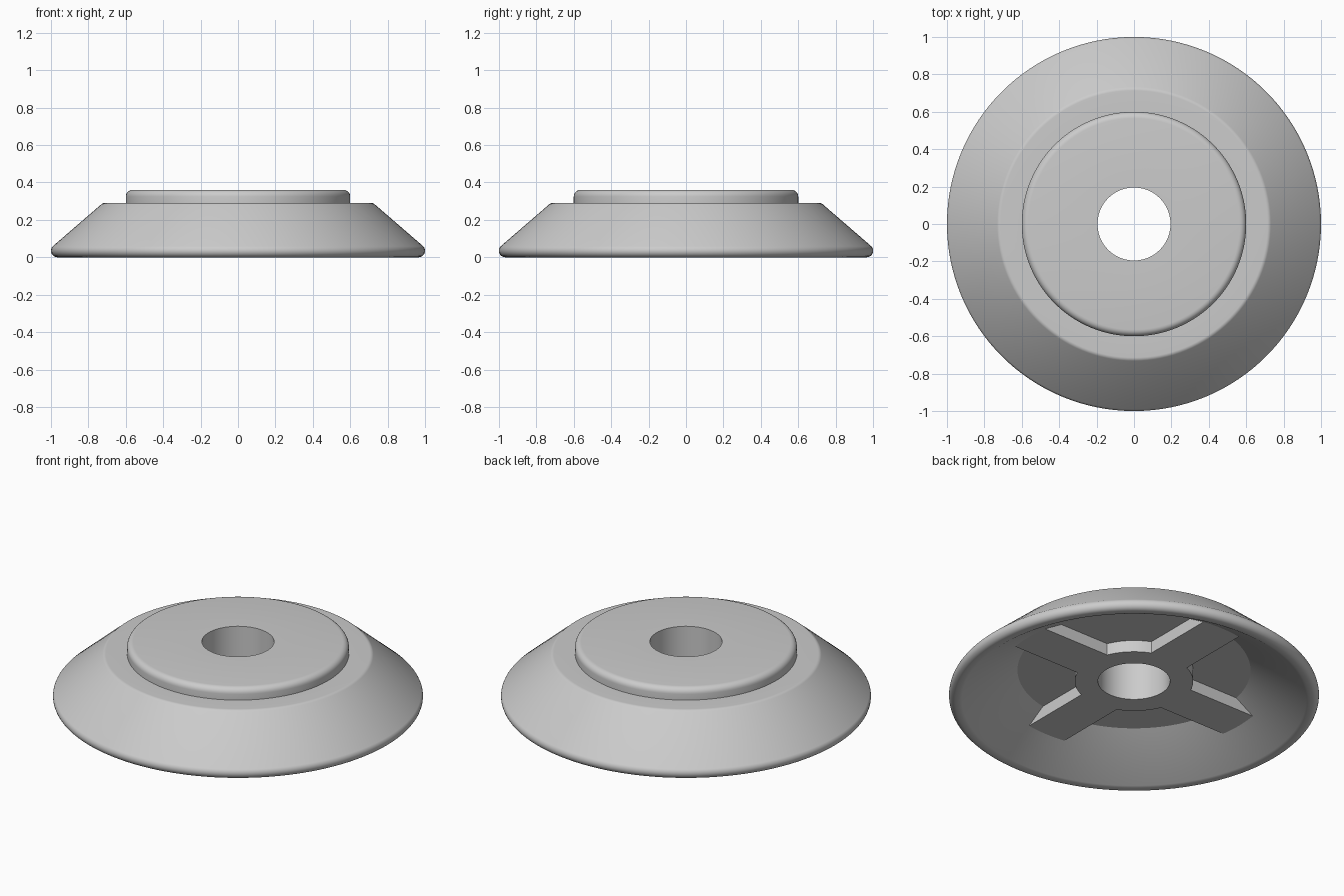
import bpy, bmesh, math
from mathutils import Matrix, Vector

if "Cube" in bpy.data.objects:
    bpy.data.objects.remove(bpy.data.objects["Cube"])

grey = bpy.data.materials.new("light_grey")
grey.use_nodes = True
colour = (0.6, 0.6, 0.6, 1)
grey.diffuse_color = colour
grey.node_tree.nodes["Principled BSDF"].inputs["Base Color"].default_value = colour


def finish(name, bm):
    bmesh.ops.recalc_face_normals(bm, faces=bm.faces)
    mesh = bpy.data.meshes.new(name)
    bm.to_mesh(mesh)
    bm.free()
    obj = bpy.data.objects.new(name, mesh)
    bpy.context.collection.objects.link(obj)
    mesh.materials.append(grey)
    bpy.ops.object.select_all(action='DESELECT')
    obj.select_set(True)
    bpy.context.view_layer.objects.active = obj
    bpy.ops.object.shade_smooth_by_angle(angle=math.radians(28))
    return obj


def arc(cx, cz, r, start, end, steps=6):
    """Points on a fillet, angles in degrees."""
    angles = [math.radians(start + (end - start) * i / steps) for i in range(steps + 1)]
    return [(cx + r * math.cos(a), cz + r * math.sin(a)) for a in angles]


HOLE, SLEEVE, HUB = 0.195, 0.22, 0.32
RIB_Z, CEILING = 0.12, 0.19

# Flared body: bore, raised disc, outer cone, rounded lip, hollow underside
profile = [(HOLE, RIB_Z), (HOLE, 0.36)]
profile += arc(0.565, 0.325, 0.035, 90, 0)
profile += [(0.6, 0.29)]
profile += arc(0.713, 0.262, 0.028, 90, 43)
profile += arc(0.965, 0.035, 0.035, 43, -90, 10)
profile += [(0.945, 0), (0.93, 0.005), (0.63, CEILING), (SLEEVE, CEILING), (SLEEVE, RIB_Z)]
bm = bmesh.new()
verts = [bm.verts.new((r, 0, z)) for r, z in profile]
edges = [bm.edges.new((a, b)) for a, b in zip(verts, verts[1:] + verts[:1])]
bmesh.ops.spin(bm, geom=verts + edges, cent=(0, 0, 0), axis=(0, 0, 1),
               angle=math.tau, steps=128, use_merge=True)
bmesh.ops.remove_doubles(bm, verts=bm.verts, dist=1e-5)
finish("flared_body", bm)

# Cross rib under the ceiling: round hub with four arms running into the cone
half, reach = 0.125, 0.78
base = math.asin(half / HUB)
quadrant = [Vector((reach, 0, 0)), Vector((reach, half, 0))]
steps = 12
for i in range(steps + 1):
    a = base + (math.pi / 2 - 2 * base) * i / steps
    quadrant.append(Vector((HUB * math.cos(a), HUB * math.sin(a), 0)))
quadrant.append(Vector((half, reach, 0)))
outline = [Matrix.Rotation(k * math.pi / 2, 3, 'Z') @ p for k in range(4) for p in quadrant]

bm = bmesh.new()
outer = [bm.verts.new((p.x, p.y, RIB_Z)) for p in outline]
inner = [bm.verts.new((*(p.normalized() * SLEEVE).xy, RIB_Z)) for p in outline]
n = len(outline)
faces = [bm.faces.new((inner[i], outer[i], outer[(i + 1) % n], inner[(i + 1) % n]))
         for i in range(n)]
solid = bmesh.ops.extrude_face_region(bm, geom=faces, use_keep_orig=True)
top = [g for g in solid["geom"] if isinstance(g, bmesh.types.BMVert)]
bmesh.ops.translate(bm, verts=top, vec=(0, 0, CEILING + 0.01 - RIB_Z))
finish("cross_rib", bm)
